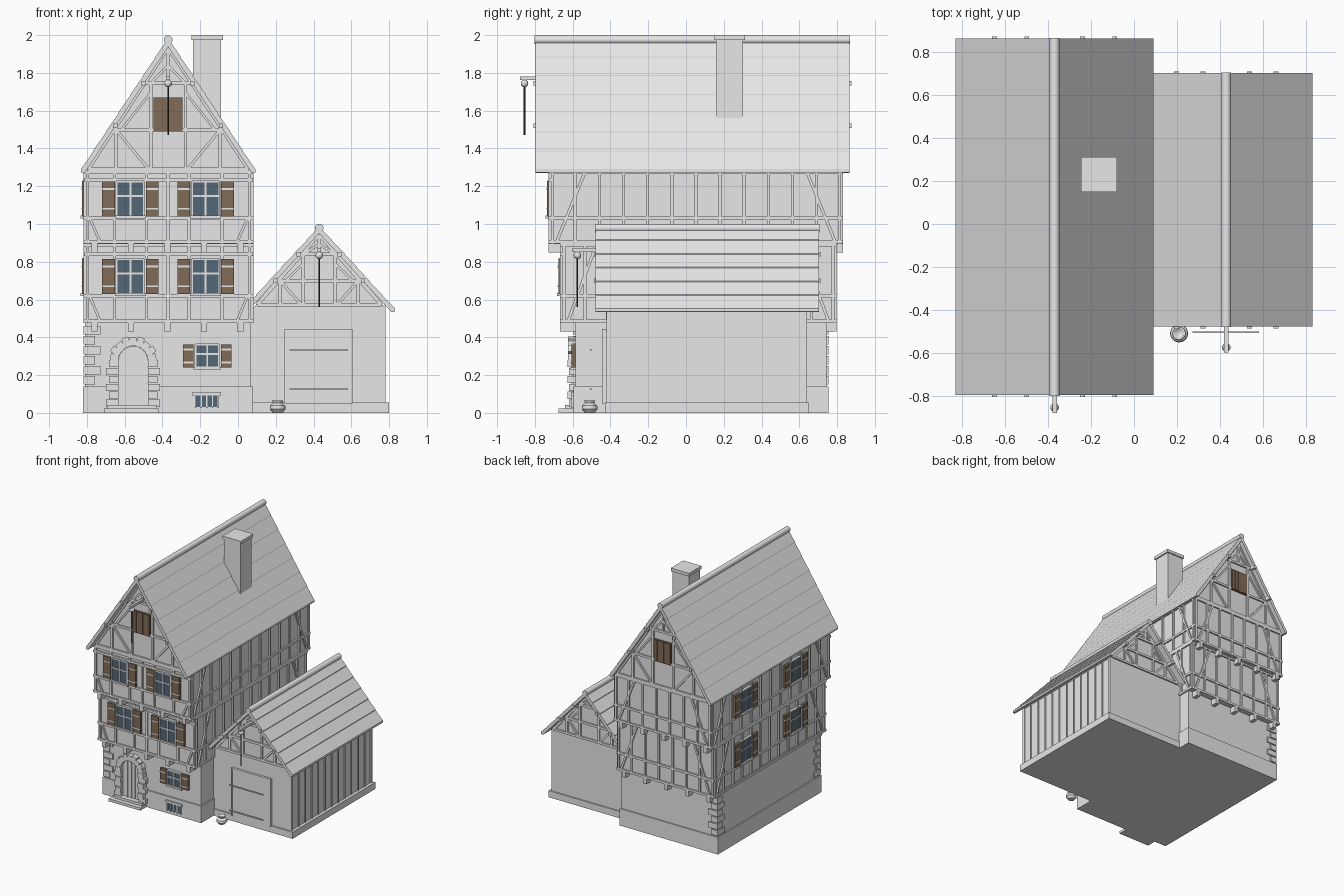
import bpy, bmesh, math
from mathutils import Matrix, Vector

cube = bpy.data.objects.get("Cube")
if cube:
    bpy.data.objects.remove(cube)


def material(name, rgb):
    m = bpy.data.materials.new(name)
    m.use_nodes = True
    m.diffuse_color = (*rgb, 1)
    m.node_tree.nodes["Principled BSDF"].inputs["Base Color"].default_value = (*rgb, 1)
    return m


GREY = material("pale_grey", (0.8, 0.8, 0.8))
BROWN = material("shutter_brown", (0.22, 0.15, 0.095))
GLASS = material("window_blue", (0.09, 0.135, 0.185))
ROPE = material("rope_dark", (0.05, 0.037, 0.026))


def wall(tangent, normal, origin):
    """Frame of a wall: u runs along it, v up, w outwards."""
    m = Matrix((tangent, (0, 0, 1), normal)).transposed().to_4x4()
    m.translation = origin
    return m


def front(y): return wall((1, 0, 0), (0, -1, 0), (0, y, 0))
def back(y): return wall((1, 0, 0), (0, 1, 0), (0, y, 0))
def right(x): return wall((0, 1, 0), (1, 0, 0), (x, 0, 0))
def left(x): return wall((0, 1, 0), (-1, 0, 0), (x, 0, 0))


WORLD = Matrix.Identity(4)


class Part:
    """Collects simple solids into one named object."""

    def __init__(self, name, mat=GREY):
        self.name, self.mat, self.bm = name, mat, bmesh.new()

    def box(self, lo, hi, frame=WORLD):
        lo, hi = Vector(lo), Vector(hi)
        m = frame @ Matrix.Translation((lo + hi) / 2) @ Matrix.Diagonal((*(hi - lo), 1))
        bmesh.ops.create_cube(self.bm, size=1, matrix=m)
        return self

    def bar(self, frame, a, b, width=0.018, depth=0.012, base=-0.005):
        a, b = Vector(a), Vector(b)
        d, mid = b - a, (a + b) / 2
        m = (frame @ Matrix.Translation((mid.x, mid.y, (depth + base) / 2))
             @ Matrix.Rotation(math.atan2(d.y, d.x), 4, 'Z')
             @ Matrix.Diagonal((d.length, width, depth - base, 1)))
        bmesh.ops.create_cube(self.bm, size=1, matrix=m)

    def prism(self, frame, points, w0, w1):
        vs = [self.bm.verts.new(frame @ Vector((u, v, w0))) for u, v in points]
        face = self.bm.faces.new(vs)
        new = bmesh.ops.extrude_face_region(self.bm, geom=[face])["geom"]
        shift = frame.to_3x3() @ Vector((0, 0, w1 - w0))
        bmesh.ops.translate(self.bm, vec=shift, verts=[g for g in new if isinstance(g, bmesh.types.BMVert)])

    def rod(self, a, b, r, sides=16):
        a, b = Vector(a), Vector(b)
        m = Matrix.Translation((a + b) / 2) @ (b - a).to_track_quat('Z', 'Y').to_matrix().to_4x4()
        bmesh.ops.create_cone(self.bm, cap_ends=True, segments=sides, radius1=r, radius2=r,
                              depth=(b - a).length, matrix=m)

    def ball(self, c, r):
        bmesh.ops.create_uvsphere(self.bm, u_segments=16, v_segments=10, radius=r, matrix=Matrix.Translation(c))

    def done(self, smooth=False):
        bmesh.ops.recalc_face_normals(self.bm, faces=self.bm.faces[:])
        me = bpy.data.meshes.new(self.name)
        self.bm.to_mesh(me)
        self.bm.free()
        me.materials.append(self.mat)
        ob = bpy.data.objects.new(self.name, me)
        bpy.context.collection.objects.link(ob)
        if smooth:
            bpy.ops.object.select_all(action='DESELECT')
            ob.select_set(True)
            bpy.context.view_layer.objects.active = ob
            bpy.ops.object.shade_smooth_by_angle()


X0, X1, CX = -0.805, 0.07, -0.37      # house sides and ridge
AX = 0.43                             # annex ridge
LOW, HIGH = (-0.655, 0.785), (-0.715, 0.82)   # depth of the two jettied storeys

# House walls
Part("ground_plinth").box((-0.82, -0.595, 0), (0.08, 0.755, 0.14)).done()
Part("ground_wall").box((-0.81, -0.585, 0.1), (X1, 0.745, 0.5)).done()
Part("lower_storey").box((X0, LOW[0], 0.48), (X1, LOW[1], 0.9)).done()
Part("upper_storey").box((X0, HIGH[0], 0.895), (X1, HIGH[1], 1.28)).done()
p = Part("house_gable")
p.prism(back(0), [(X0, 1.28), (X1, 1.28), (CX, 1.94)], *HIGH)
p.done()

# Annex walls with battened side
p = Part("annex_walls")
p.box((0.06, -0.42, 0), (0.775, 0.64, 0.56))
p.prism(back(0), [(0.085, 0.56), (0.775, 0.56), (AX, 0.95)], -0.42, 0.64)
p.done()
Part("annex_plinth").box((0.05, -0.43, 0), (0.8, 0.65, 0.055)).done()
p = Part("annex_battens")
for i in range(13):
    y = -0.408 + i * 0.0863
    p.bar(right(0.775), (y, 0.05), (y, 0.57), 0.022 if i in (0, 12) else 0.01, 0.007)
p.done()


# Roofs with stepped tile courses
def roof(name, cx, apex, half, eave, thick, y0, y1, courses):
    side = []
    for i in range(courses):
        for t, lift in ((i / courses, 0), ((i + 1) / courses, 0.005)):
            side.append((half * t, apex - (apex - eave) * t + lift))
    side += [(half, eave - 0.012), (half - 0.02, eave - 0.014)]
    inner = (0, apex - thick)
    pts = [(cx + u, v) for u, v in side] + [(cx, inner[1])]
    pts += [(cx - u, v) for u, v in reversed(side[1:])]
    p = Part(name)
    p.prism(back(0), pts, y0, y1)
    p.done()
    p = Part(name + "_ridge")
    p.rod((cx, y0 - 0.003, apex - 0.007), (cx, y1 + 0.003, apex - 0.007), 0.023, 20)
    p.done(True)


roof("house_roof", CX, 1.982, 0.462, 1.285, 0.045, -0.798, 0.865, 7)
roof("annex_roof", AX, 0.985, 0.402, 0.548, 0.035, -0.478, 0.704, 6)
p = Part("purlin_ends")
for cx, y0, y1, spots in ((CX, -0.807, 0.875, ((0.13, 1.745), (0.28, 1.52))),
                          (AX, -0.486, 0.712, ((0.108, 0.84), (0.232, 0.70)))):
    for u, z in spots:
        for x in (cx - u, cx + u):
            p.box((x - 0.011, y0, z - 0.012), (x + 0.011, y1, z + 0.012))
p.done()

# Chimney
Part("chimney").box((-0.238, 0.158, 1.5), (-0.09, 0.303, 1.98)).done()
Part("chimney_cap").box((-0.246, 0.15, 1.974), (-0.08, 0.313, 2.0)).done()


# Timber framing
def storey(name, f, u0, u1, z0, z1, studs, sill, head=None):
    p = Part(name)
    for z in [z0 + 0.01, z1 - 0.01, sill] + ([head] if head else []):
        p.bar(f, (u0 - 0.01, z), (u1 + 0.01, z))
    for u in [u0 + 0.008, u1 - 0.008] + studs:
        p.bar(f, (u, z0), (u, z1), 0.016)
    for a, s in ((u0, 1), (u1, -1)):
        if head:
            p.bar(f, (a + s * 0.075, z0 + 0.01), (a + s * 0.02, sill), 0.014)
        else:
            p.bar(f, (a + s * 0.03, z0 + 0.01), (a + s * 0.18, z1 - 0.01), 0.016)
    p.done()


def spaced(u0, u1, n):
    return [u0 + (u1 - u0) * i / n for i in range(1, n)]


WINDOW_POSTS = [-0.655, -0.485, -0.37, -0.26, -0.085]
for label, (y0, y1), z0, z1, sill, head in (("lower", LOW, 0.475, 0.9, 0.62, 0.84),
                                            ("upper", HIGH, 0.895, 1.285, 1.03, 1.235)):
    storey(label + "_front_timbers", front(y0), X0, X1, z0, z1, WINDOW_POSTS, sill, head)
    storey(label + "_back_timbers", back(y1), X0, X1, z0, z1, spaced(X0, X1, 7), sill)
    storey(label + "_right_timbers", right(X1), y0, y1, z0, z1, spaced(y0, y1, 12), sill)
    storey(label + "_left_timbers", left(X0), y0, y1, z0, z1, spaced(y0, y1, 12), sill)
    p = Part(label + "_jetty_brackets")
    gap = 0.07 if label == "lower" else 0.06
    for f, step in ((front(y0), gap), (back(y1), 0.04)):
        for i in range(5):
            u = -0.76 + i * 0.193
            p.box((u - 0.016, z0 - 0.045, -step - 0.01), (u + 0.016, z0 + 0.005, 0.012), f)
    p.done()


def gable(name, f, cx, base, mid, top, apex, slope, post):
    p = Part(name)
    half = lambda z: (apex - z) / slope
    for z in (base, mid, top):
        p.bar(f, (cx - half(z), z), (cx + half(z), z))
    p.bar(f, (cx, top), (cx, apex))
    for s in (-1, 1):
        outer = half(mid) - 0.01
        p.bar(f, (cx + s * post, base), (cx + s * post, top))
        p.bar(f, (cx + s * outer, base), (cx + s * outer, mid))
        p.bar(f, (cx + s * outer, mid), (cx + s * (post + 0.01), base), 0.015)
        p.bar(f, (cx + s * (outer - 0.03), mid), (cx + s * post, top - 0.05), 0.013)
        p.bar(f, (cx + s * post, top), (cx, (top + apex) / 2), 0.014)
        p.bar(f, (cx + s * half(base), base), (cx, apex), 0.02)
    p.done()


for label, f, g in (("front", front(HIGH[0]), front(-0.42)), ("back", back(HIGH[1]), back(0.64))):
    gable("house_%s_gable_timbers" % label, f, CX, 1.29, 1.5, 1.745, 1.935, 1.517, 0.092)
    gable("annex_%s_gable_timbers" % label, g, AX, 0.572, 0.7, 0.84, 0.945, 1.13, 0.085)
    # Loft door
    Part(label + "_loft_door", BROWN).box((CX - 0.077, 1.49, 0), (CX + 0.077, 1.67, 0.015), f).done()
    p = Part(label + "_loft_planks", BROWN)
    for i in range(5):
        u = CX - 0.06 + i * 0.03
        p.box((u - 0.012, 1.495, 0), (u + 0.012, 1.665, 0.018), f)
    p.done()


# Windows with shutters
def window(name, f, u, v, w, h, sw):
    Part(name + "_glass", GLASS).box((u - w / 2, v, -0.01), (u + w / 2, v + h, 0.014), f).done()
    p = Part(name + "_frame")
    for a in (u - w / 2, u, u + w / 2):
        p.bar(f, (a, v), (a, v + h), 0.01, 0.02)
    for b in (v, v + h * 0.58, v + h):
        p.bar(f, (u - w / 2, b), (u + w / 2, b), 0.01, 0.021)
    p.box((u - w / 2 - 0.01, v - 0.01, 0), (u + w / 2 + 0.01, v + 0.004, 0.028), f)
    shutters, straps = Part(name + "_shutters", BROWN), Part(name + "_shutter_straps")
    for s in (-1, 1):
        c = u + s * (w / 2 + 0.01 + sw / 2)
        shutters.box((c - sw / 2, v, 0), (c + sw / 2, v + h, 0.02), f)
        for t in (0.22, 0.78):
            straps.box((c - sw / 2, v + h * t - 0.005, 0.01), (c + sw / 2, v + h * t + 0.005, 0.024), f)
    for q in (p, shutters, straps):
        q.done()


for label, z, y in (("lower", 0.63, LOW[0]), ("upper", 1.04, HIGH[0])):
    for i, (u, v) in enumerate(((-0.57, -0.265), (-0.172, 0.385))):
        window("%s_front_window_%d" % (label, i + 1), front(y), u, z, 0.145, 0.185, 0.067)
        window("%s_left_window_%d" % (label, i + 1), left(X0), v, z, 0.145, 0.185, 0.067)
G = front(-0.585)
window("ground_window", G, -0.163, 0.24, 0.125, 0.122, 0.055)

# Cellar window
P = front(-0.595)
Part("cellar_glass", GLASS).box((-0.228, 0.03, 0), (-0.102, 0.1, 0.005), P).done()
p = Part("cellar_bars")
p.box((-0.24, 0.093, 0), (-0.09, 0.11, 0.012), P)
for i in range(5):
    p.bar(P, (-0.225 + i * 0.03, 0.025), (-0.225 + i * 0.03, 0.1), 0.007, 0.01)
p.done()

# Arched front door with stone surround
DX, SPRING, R = -0.555, 0.275, 0.078
p = Part("front_door")
arc = [math.pi * i / 12 for i in range(13)]
p.prism(G, [(DX - R, 0.03), (DX + R, 0.03)] + [(DX + R * math.cos(a), SPRING + R * math.sin(a)) for a in arc], -0.01, 0.014)
for u in (-0.035, 0.0, 0.035):
    p.bar(G, (DX + u, 0.04), (DX + u, 0.335), 0.008, 0.02)
p.done()
p = Part("door_surround")
for i in range(6):
    z, w = 0.03 + i * 0.042, (0.065, 0.05)[i % 2]
    for s in (-1, 1):
        a, b = sorted((DX + s * R, DX + s * (R + w)))
        p.box((a, z + 0.002, -0.01), (b, z + 0.04, 0.035 + 0.008 * (i % 2)), G)
for i in range(9):
    a = math.pi * (i + 0.5) / 9
    d = Vector((math.cos(a), math.sin(a)))
    c = Vector((DX, SPRING))
    p.bar(G, c + d * R, c + d * (R + 0.045 + 0.008 * (i % 2)), 0.037, 0.04)
p.done()
Part("door_step").box((-0.71, -0.675, 0), (-0.42, -0.58, 0.022)).box((-0.69, -0.64, 0), (-0.43, -0.58, 0.042)).done()

# Corner stones
p = Part("corner_stones")
for i in range(6):
    z, long = 0.15 + i * 0.053, i % 2
    a, b = (0.09, 0.06) if long else (0.06, 0.09)
    p.box((-0.818, -0.595, z), (-0.818 + a, -0.595 + b, z + 0.045))
    p.box((-0.818, 0.755 - b, z), (-0.818 + a, 0.755, z + 0.045))
p.done()

# Barn door and straps
B = front(-0.43)
p = Part("barn_door")
p.box((0.252, 0.05, -0.02), (0.602, 0.44, 0.008), B)
for a, b in (((0.252, 0.05), (0.252, 0.44)), ((0.602, 0.05), (0.602, 0.44)), ((0.247, 0.44), (0.607, 0.44))):
    p.bar(B, a, b, 0.01, 0.014)
p.done()
p = Part("barn_door_straps")
for z in (0.125, 0.334):
    p.box((0.272, -0.508, z - 0.005), (0.583, -0.5, z + 0.005))
p.done()

# Hoists
for label, x, y0, y1, z, drop in (("house", CX, -0.88, -0.7, 1.772, 1.47), ("annex", AX, -0.6, -0.4, 0.862, 0.56)):
    Part(label + "_hoist_beam").box((x - 0.01, y0, z - 0.01), (x + 0.01, y1, z + 0.01)).done()
    p = Part(label + "_hoist_pulley")
    p.ball((x, y0 + 0.025, z - 0.028), 0.02)
    p.done(True)
    p = Part(label + "_hoist_rope", ROPE)
    p.rod((x, y0 + 0.025, drop), (x, y0 + 0.025, z - 0.03), 0.004, 8)
    p.done()

# Pot beside the annex
p = Part("clay_pot")
profile = [(0, 0), (0.025, 0), (0.042, 0.02), (0.04, 0.038), (0.024, 0.052), (0.03, 0.066), (0.022, 0.066), (0, 0.05)]
vs = [p.bm.verts.new((r, 0, z)) for r, z in profile]
es = [p.bm.edges.new(e) for e in zip(vs, vs[1:])]
bmesh.ops.spin(p.bm, geom=vs + es, cent=(0, 0, 0), axis=(0, 0, 1), angle=math.tau, steps=20)
bmesh.ops.remove_doubles(p.bm, verts=p.bm.verts[:], dist=0.0005)
bmesh.ops.translate(p.bm, vec=(0.21, -0.51, 0), verts=p.bm.verts[:])
p.done(True)
